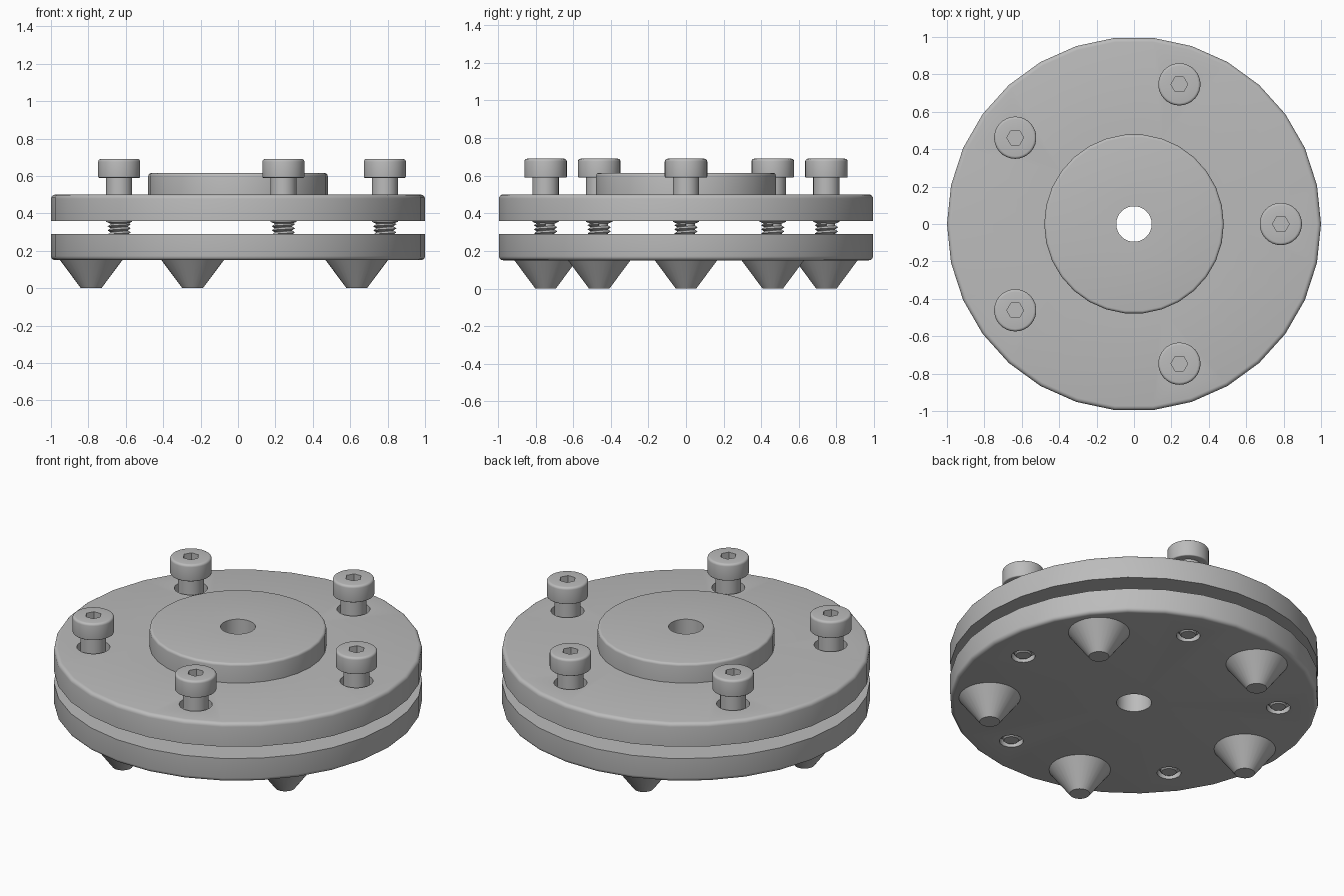
import bpy, bmesh
from math import sin, cos, pi, radians
from mathutils import Matrix

cube = bpy.data.objects.get("Cube")
if cube:
    bpy.data.objects.remove(cube, do_unlink=True)

steel = bpy.data.materials.new("grey_steel")
steel.use_nodes = True
GREY = (0.5, 0.5, 0.5, 1)
steel.diffuse_color = GREY
steel.node_tree.nodes["Principled BSDF"].inputs["Base Color"].default_value = GREY

SIDES = 30
BOLT_CIRCLE = 0.785


def ring_points(start):
    """Five places on the bolt circle."""
    angles = [radians(start + 72 * i) for i in range(5)]
    return [(BOLT_CIRCLE * cos(a), BOLT_CIRCLE * sin(a)) for a in angles]


def fillet(r, z, size, up):
    """Rounded outer corner, listed from the side wall to the flat face."""
    steps = [i * pi / 8 for i in range(5)]
    return [(r - size + size * cos(t), z + up * size * (sin(t) - 1)) for t in steps]


def lathe(bm, profile, sides=SIDES):
    """Revolve a closed profile of (radius, height) around z."""
    rings = []
    for i in range(sides):
        a = 2 * pi * i / sides
        rings.append([bm.verts.new((r * cos(a), r * sin(a), z)) for r, z in profile])
    n = len(profile)
    for i in range(sides):
        a, b = rings[i], rings[(i + 1) % sides]
        for j in range(n):
            k = (j + 1) % n
            if profile[j][0] > 0 or profile[k][0] > 0:
                bm.faces.new((a[j], b[j], b[k], a[k]))
    bmesh.ops.remove_doubles(bm, verts=bm.verts, dist=1e-5)
    bmesh.ops.dissolve_degenerate(bm, edges=bm.edges, dist=1e-5)
    bmesh.ops.recalc_face_normals(bm, faces=bm.faces)


def finish(name, bm):
    mesh = bpy.data.meshes.new(name)
    bm.to_mesh(mesh)
    bm.free()
    mesh.materials.append(steel)
    obj = bpy.data.objects.new(name, mesh)
    bpy.context.collection.objects.link(obj)
    return obj


def activate(obj):
    bpy.ops.object.select_all(action='DESELECT')
    obj.select_set(True)
    bpy.context.view_layer.objects.active = obj


def smooth(obj):
    activate(obj)
    bpy.ops.object.shade_smooth_by_angle(angle=radians(30))


def drill(obj, places, radius, bottom, top, sides):
    """Cut straight holes and remove the cutter."""
    bm = bmesh.new()
    for x, y in places:
        bmesh.ops.create_cone(bm, cap_ends=True, segments=sides, radius1=radius,
                              radius2=radius, depth=top - bottom,
                              matrix=Matrix.Translation((x, y, (top + bottom) / 2)))
    cutter = finish("hole_cutter", bm)
    cutter.hide_render = True
    mod = obj.modifiers.new("holes", 'BOOLEAN')
    mod.operation = 'DIFFERENCE'
    mod.solver = 'EXACT'
    mod.object = cutter
    activate(obj)
    bpy.ops.object.modifier_apply(modifier=mod.name)
    bpy.data.objects.remove(cutter, do_unlink=True)


def place_copies(obj, name, places):
    """Spread linked copies of a part over the given places."""
    for i, (x, y) in enumerate(places):
        part = obj if i == 0 else obj.copy()
        if i:
            bpy.context.collection.objects.link(part)
        part.name = f"{name}_{i + 1}"
        part.location = (x, y, 0)


bolts, feet = ring_points(0), ring_points(36)
BORE = 0.095

# Upper plate with the raised centre boss
bm = bmesh.new()
lathe(bm, [(BORE, 0.36), (1, 0.36)] + fillet(1, 0.5, 0.022, 1)
      + [(0.48, 0.5)] + fillet(0.48, 0.615, 0.015, 1) + [(BORE, 0.615)])
upper = finish("upper_plate", bm)
drill(upper, bolts, 0.09, 0.3, 0.55, 24)
smooth(upper)

# Lower plate, rounded on its underside
bm = bmesh.new()
lathe(bm, [(BORE, 0.29), (1, 0.29)] + fillet(1, 0.15, 0.022, -1) + [(BORE, 0.15)])
lower = finish("lower_plate", bm)
drill(lower, bolts, 0.065, 0.1, 0.35, 24)
smooth(lower)

# Conical feet
bm = bmesh.new()
lathe(bm, [(0, 0), (0.055, 0), (0.167, 0.15), (0.167, 0.16), (0, 0.16)])
foot = finish("cone_foot", bm)
smooth(foot)
place_copies(foot, "cone_foot", feet)

# Socket screw: core, shank and head in one revolved body
bm = bmesh.new()
lathe(bm, [(0, 0.155), (0.04, 0.155), (0.047, 0.162), (0.047, 0.345), (0.07, 0.355),
           (0.07, 0.59)] + fillet(0.113, 0.59, 0.006, -1)[::-1]
      + fillet(0.113, 0.69, 0.014, 1) + [(0, 0.69)])
screw = finish("socket_screw", bm)
drill(screw, [(0, 0)], 0.045, 0.63, 0.75, 6)
activate(screw)
# turn the hexagon so that its points lie along x
screw.data.transform(Matrix.Rotation(radians(30), 4, 'Z'))
smooth(screw)
place_copies(screw, "socket_screw", bolts)

# Screw thread: a helical ridge wound on the core
SEG, TURNS, PITCH = 24, 8, 0.022
bm = bmesh.new()
valley, crest = [], []
for i in range((TURNS + 1) * SEG + 1):
    a = 2 * pi * i / SEG
    z = 0.155 + PITCH * i / SEG
    valley.append(bm.verts.new((0.046 * cos(a), 0.046 * sin(a), z)))
    if i <= TURNS * SEG:
        crest.append(bm.verts.new((0.062 * cos(a), 0.062 * sin(a), z + PITCH / 2)))
for i in range(TURNS * SEG):
    bm.faces.new((valley[i], valley[i + 1], crest[i + 1], crest[i]))
    bm.faces.new((crest[i], crest[i + 1], valley[i + 1 + SEG], valley[i + SEG]))
thread = finish("screw_thread", bm)
smooth(thread)
place_copies(thread, "screw_thread", bolts)
